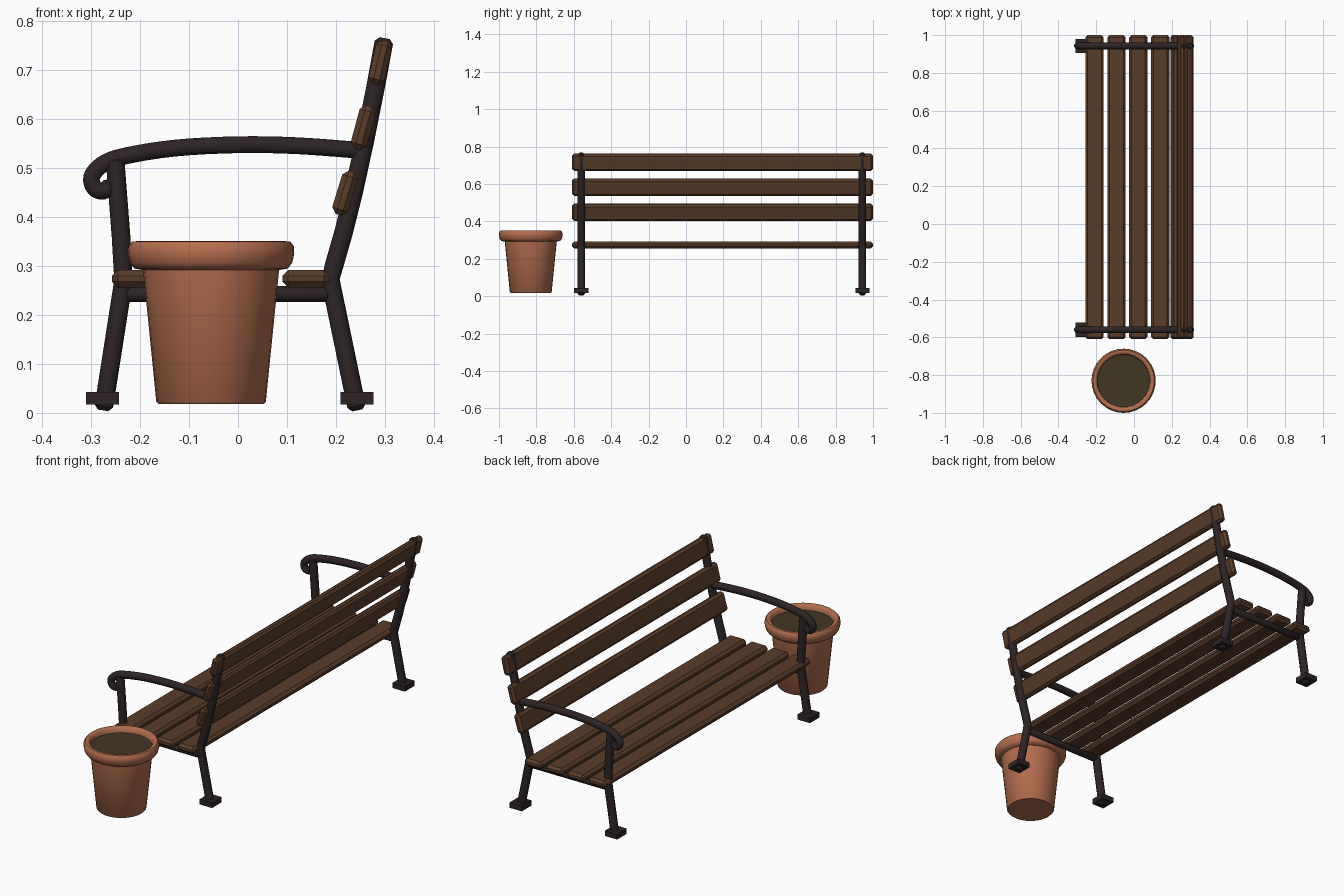
import bpy, bmesh, math
from mathutils import Vector, Matrix

if "Cube" in bpy.data.objects:
    bpy.data.objects.remove(bpy.data.objects["Cube"])


def material(name, rgb):
    m = bpy.data.materials.new(name)
    m.diffuse_color = (*rgb, 1)
    m.use_nodes = True
    m.node_tree.nodes["Principled BSDF"].inputs["Base Color"].default_value = m.diffuse_color
    return m


WOOD = material("brown wood", (0.105, 0.047, 0.024))
METAL = material("dark iron", (0.026, 0.017, 0.018))
CLAY = material("terracotta", (0.45, 0.155, 0.075))
SOIL = material("soil", (0.056, 0.038, 0.017))


def finish(bm, name, *mats, smooth=None):
    bmesh.ops.recalc_face_normals(bm, faces=bm.faces)
    me = bpy.data.meshes.new(name)
    bm.to_mesh(me)
    bm.free()
    ob = bpy.data.objects.new(name, me)
    bpy.context.collection.objects.link(ob)
    for m in mats:
        me.materials.append(m)
    if smooth:
        bpy.ops.object.select_all(action='DESELECT')
        ob.select_set(True)
        bpy.context.view_layer.objects.active = ob
        bpy.ops.object.shade_smooth_by_angle(angle=math.radians(smooth))
    return ob


def block(name, center, size, mat, bevel=0.0, tilt=0.0):
    bm = bmesh.new()
    bmesh.ops.create_cube(bm, size=1)
    bmesh.ops.scale(bm, vec=size, verts=bm.verts)
    if bevel:
        bmesh.ops.bevel(bm, geom=bm.edges[:], offset=bevel, segments=1,
                        affect='EDGES', profile=0.5)
    bm.transform(Matrix.Translation(center) @ Matrix.Rotation(tilt, 4, 'Y'))
    return finish(bm, name, mat)


def spline(pts, steps):
    """Catmull-Rom points through pts, in the xz plane."""
    p = [Vector(q) for q in pts]
    p = [2 * p[0] - p[1]] + p + [2 * p[-1] - p[-2]]
    out = []
    for a, b, c, d in zip(p, p[1:], p[2:], p[3:]):
        for i in range(steps):
            t = i / steps
            out.append(0.5 * (2 * b + (c - a) * t + (2 * a - 5 * b + 4 * c - d) * t ** 2
                              + (3 * b - a - 3 * c + d) * t ** 3))
    return out + [p[-2]]


def tube(name, pts, r, y, sides=10, steps=1):
    path = spline(pts, steps) if steps > 1 else [Vector(q) for q in pts]
    first = (path[0] - path[1]).normalized() * 0.009
    last = (path[-1] - path[-2]).normalized() * 0.009
    radii = [r * 0.55] + [r] * len(path) + [r * 0.55]   # chamfered ends
    path = [path[0] + first] + path + [path[-1] + last]
    bm = bmesh.new()
    rings = []
    for i, c in enumerate(path):
        t = (path[min(i + 1, len(path) - 1)] - path[max(i - 1, 0)]).normalized()
        ring = []
        for k in range(sides):
            a = 2 * math.pi * (k + 0.5) / sides
            u, v = radii[i] * math.cos(a), radii[i] * math.sin(a)
            ring.append(bm.verts.new((c.x - t.y * u, y + v, c.y + t.x * u)))
        rings.append(ring)
    for a, b in zip(rings, rings[1:]):
        for k in range(sides):
            j = (k + 1) % sides
            bm.faces.new((a[k], a[j], b[j], b[k]))
    bm.faces.new(rings[0])
    bm.faces.new(rings[-1])
    return finish(bm, name, METAL, smooth=40)


# Seat and back slats
MID_Y, LENGTH = 0.195, 1.61
for i, x in enumerate((-0.209, -0.093, 0.023, 0.139)):
    block(f"seat_slat_{i + 1}", (x, MID_Y, 0.274), (0.097, LENGTH, 0.036), WOOD, 0.012)
for i, (x, z, deg) in enumerate(((0.219, 0.449, 17), (0.256, 0.583, 15), (0.291, 0.716, 13))):
    block(f"back_slat_{i + 1}", (x, MID_Y, z), (0.034, LENGTH, 0.092), WOOD, 0.011,
          math.radians(deg))

# Iron side frames
for side, y in (("near", -0.56), ("far", 0.943)):
    tube(side + "_front_leg", [(-0.274, 0.014), (-0.234, 0.27), (-0.239, 0.36), (-0.251, 0.515)],
         0.020, y)
    tube(side + "_back_leg", [(0.242, 0.014), (0.189, 0.27), (0.196, 0.30), (0.216, 0.37),
                              (0.236, 0.45), (0.26, 0.56), (0.282, 0.67), (0.298, 0.757)],
         0.020, y)
    tube(side + "_seat_rail", [(-0.235, 0.243), (0.19, 0.243)], 0.017, y)
    tube(side + "_armrest", [(0.245, 0.537), (0.12, 0.546), (0, 0.548), (-0.13, 0.541),
                             (-0.235, 0.524), (-0.278, 0.507), (-0.299, 0.482),
                             (-0.293, 0.459), (-0.275, 0.453), (-0.262, 0.464)],
         0.018, y, steps=4)
    for end, x in (("front", -0.277), ("back", 0.243)):
        block(f"{side}_{end}_foot", (x, y, 0.030), (0.067, 0.075, 0.026), METAL)

# Flower pot: lathed profile of (radius, height), with soil on top
PROFILE = [(0.107, 0.018), (0.112, 0.023), (0.139, 0.292), (0.157, 0.295), (0.166, 0.307),
           (0.170, 0.325), (0.169, 0.341), (0.162, 0.350), (0.150, 0.351), (0.141, 0.344),
           (0.138, 0.325)]
SIDES = 32
bm = bmesh.new()
rings = [[bm.verts.new((-0.055 + r * math.cos(2 * math.pi * k / SIDES),
                        -0.83 + r * math.sin(2 * math.pi * k / SIDES), z))
          for k in range(SIDES)] for r, z in PROFILE]
for a, b in zip(rings, rings[1:]):
    for k in range(SIDES):
        j = (k + 1) % SIDES
        bm.faces.new((a[k], a[j], b[j], b[k]))
bm.faces.new(rings[0])
bm.faces.new(rings[-1]).material_index = 1
finish(bm, "flower_pot", CLAY, SOIL, smooth=45)
